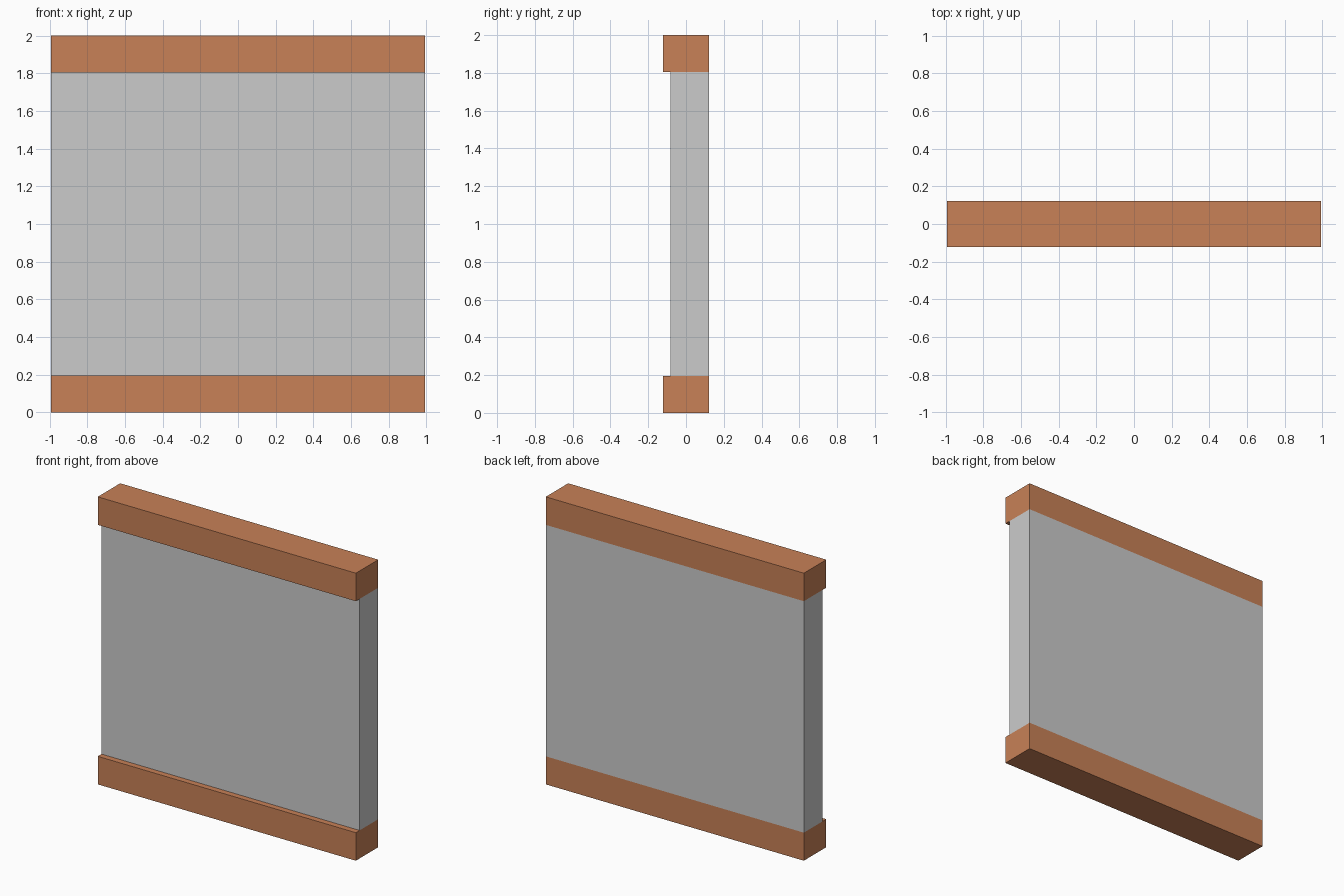
import bpy

if "Cube" in bpy.data.objects:
    bpy.data.objects.remove(bpy.data.objects["Cube"])

brick = bpy.data.materials.new("terracotta")
brick.diffuse_color = (0.58, 0.22, 0.095, 1)
brick.use_nodes = True
brick.node_tree.nodes["Principled BSDF"].inputs["Base Color"].default_value = brick.diffuse_color


def box(name, lo, hi, material=None):
    """Axis-aligned box between two corners."""
    bpy.ops.mesh.primitive_cube_add(size=1)
    ob = bpy.context.object
    ob.name = name
    ob.location = [(a + b) / 2 for a, b in zip(lo, hi)]
    ob.scale = [b - a for a, b in zip(lo, hi)]
    bpy.ops.object.transform_apply(location=True, rotation=False, scale=True)
    if material:
        ob.data.materials.append(material)
    return ob


W, D, H, RAIL = 0.993, 0.123, 2.0, 0.195

# Projecting trims at the bottom and top
for name, z in (("bottom_trim", 0), ("top_trim", H - RAIL)):
    box(name, (-W, -D, z), (W, D, z + RAIL), brick)

# Wall panel: flush at the back and ends, recessed at the front
box("wall_panel", (-W, -0.082, RAIL), (W, D, H - RAIL))
